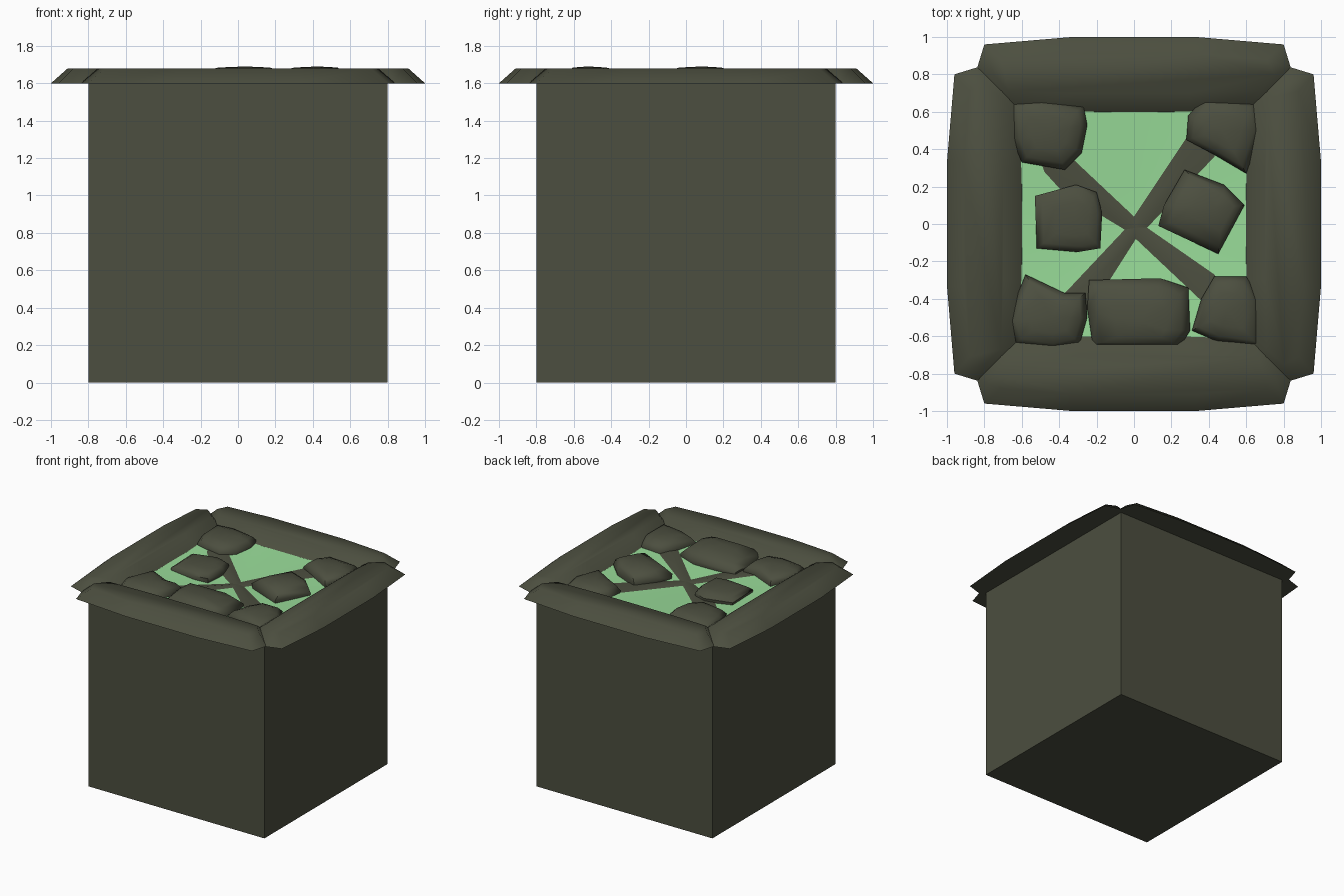
import bpy, bmesh, math
from mathutils import Vector

if "Cube" in bpy.data.objects:
    bpy.data.objects.remove(bpy.data.objects["Cube"])


def material(name, rgb):
    m = bpy.data.materials.new(name)
    m.diffuse_color = (*rgb, 1)
    m.use_nodes = True
    m.node_tree.nodes["Principled BSDF"].inputs["Base Color"].default_value = m.diffuse_color
    return m


STONE = material("dark olive stone", (0.072, 0.077, 0.050))
GREEN = material("pale green", (0.315, 0.71, 0.315))


def add_object(name, bm, mat, smooth=None):
    mesh = bpy.data.meshes.new(name)
    bmesh.ops.recalc_face_normals(bm, faces=bm.faces)
    bm.to_mesh(mesh)
    bm.free()
    mesh.materials.append(mat)
    ob = bpy.data.objects.new(name, mesh)
    bpy.context.collection.objects.link(ob)
    if smooth:
        bpy.ops.object.select_all(action='DESELECT')
        ob.select_set(True)
        bpy.context.view_layer.objects.active = ob
        bpy.ops.object.shade_smooth_by_angle(angle=math.radians(smooth))
    return ob


def loft(rings, apex=None):
    """Skin a stack of equal point rings, closing bottom and top."""
    bm = bmesh.new()
    vs = [[bm.verts.new(p) for p in r] for r in rings]
    n = len(vs[0])
    for a, b in zip(vs, vs[1:]):
        for i in range(n):
            j = (i + 1) % n
            bm.faces.new((a[i], a[j], b[j], b[i]))
    bm.faces.new(vs[0][::-1])
    if apex:
        tip = bm.verts.new(apex)
        for i in range(n):
            bm.faces.new((vs[-1][i], vs[-1][(i + 1) % n], tip))
    else:
        bm.faces.new(vs[-1])
    return bm


# Body: square block, open under the rim
bm = bmesh.new()
bmesh.ops.create_cube(bm, size=1.6)
bmesh.ops.translate(bm, verts=bm.verts, vec=(0, 0, 0.8))
top = [f for f in bm.faces if f.normal.z > 0.5]
bmesh.ops.delete(bm, geom=top, context='FACES_ONLY')
add_object("body", bm, STONE)

# Rim: four tapered bars that overlap at the corners
base_half = [(0.33, -1.0), (0.8, -0.96), (0.84, -0.83), (0.66, -0.6), (0.3, -0.6)]
top_half = [(0.33, -0.91), (0.71, -0.88), (0.75, -0.80), (0.67, -0.71), (0.3, -0.70)]


def ring(half, z):
    pts = half + [(-x, y) for x, y in reversed(half)]
    return [Vector((x, y, z)) for x, y in pts]


for k, side in enumerate(("front", "right", "back", "left")):
    bm = loft([ring(base_half, 1.6), ring(top_half, 1.68)])
    ob = add_object("rim_" + side, bm, STONE, 50)
    ob.rotation_euler.z = k * math.pi / 2


# Glowing floor: shallow dish
def dish(x, y):
    return 1.565 + 0.055 * math.hypot(x, y)


bm = bmesh.new()
bmesh.ops.create_grid(bm, x_segments=14, y_segments=14, size=0.66)
for v in bm.verts:
    v.co.z = dish(v.co.x, v.co.y)
add_object("green_floor", bm, GREEN, 60)


# Spokes: thin dark wedges running from the middle to the corners
def spoke(name, pts):
    bm = bmesh.new()
    edge = [bm.verts.new((x, y, dish(x, y) + 0.004)) for x, y in pts]
    hub = bm.verts.new((0.01, -0.02, 1.58))
    mx, my = (sum(p[i] for p in pts) / len(pts) for i in (0, 1))
    mid = bm.verts.new((mx, my, dish(mx, my) + 0.012))
    loop = [hub] + edge
    for a, b in zip(loop, loop[1:] + loop[:1]):
        bm.faces.new((a, b, mid))
    add_object(name, bm, STONE, 60)


spoke("spoke_back_left", [(0, 0.04), (-0.34, 0.36), (-0.58, 0.58), (-0.48, 0.28), (-0.38, 0.17), (-0.05, -0.03)][::-1])
spoke("spoke_back_right", [(0, 0.04), (0.28, 0.46), (0.5, 0.6), (0.43, 0.36), (0.07, -0.02)])
spoke("spoke_front_right", [(0.07, -0.02), (0.43, -0.27), (0.58, -0.5), (0.36, -0.41), (0.01, -0.08)])
spoke("spoke_front_left", [(0.01, -0.08), (-0.13, -0.3), (-0.28, -0.5), (-0.5, -0.5), (-0.37, -0.37), (-0.05, -0.03)])


# Stones: low domed cobbles with uneven outlines
def stone(name, pts, height, lean=(0, 0)):
    c = Vector((sum(p[0] for p in pts), sum(p[1] for p in pts))) / len(pts)
    rings = []
    for z, s, t in ((1.575, 0.97, 0), (1.615, 1, 0), (1.0, 0.82, 0.3), (1.0, 0.5, 0.8)):
        if t:
            z = 1.615 + (height - 1.615) * (0.6 if s > 0.6 else 0.92)
        o = c + Vector(lean) * t
        rings.append([(o.x + (x - c.x) * s, o.y + (y - c.y) * s, z) for x, y in pts])
    add_object(name, loft(rings, (c.x + lean[0], c.y + lean[1], height)), STONE, 60)


stone("stone_back_left", [(-0.66, 0.65), (-0.5, 0.67), (-0.27, 0.63), (-0.25, 0.53), (-0.28, 0.38),
                          (-0.37, 0.29), (-0.6, 0.33), (-0.65, 0.45)], 1.675)
stone("stone_back_right", [(0.37, 0.67), (0.65, 0.65), (0.68, 0.5), (0.6, 0.27), (0.43, 0.37),
                           (0.28, 0.45), (0.29, 0.58)], 1.675)
stone("stone_left", [(-0.53, 0.15), (-0.31, 0.21), (-0.2, 0.17), (-0.17, 0.06), (-0.18, -0.13),
                     (-0.3, -0.15), (-0.52, -0.13)], 1.655)
stone("stone_right", [(0.27, 0.29), (0.48, 0.21), (0.59, 0.1), (0.45, -0.16), (0.13, -0.01),
                      (0.16, 0.1)], 1.69, (0.08, 0.0))
stone("stone_front_left", [(-0.58, -0.27), (-0.37, -0.37), (-0.26, -0.37), (-0.25, -0.5),
                           (-0.29, -0.64), (-0.43, -0.67), (-0.64, -0.64), (-0.68, -0.52)], 1.675)
stone("stone_front", [(-0.24, -0.3), (0.14, -0.29), (0.29, -0.34), (0.3, -0.57), (0.25, -0.65),
                      (-0.22, -0.65), (-0.25, -0.45)], 1.69, (0, -0.06))
stone("stone_front_right", [(0.43, -0.28), (0.6, -0.28), (0.67, -0.4), (0.67, -0.66), (0.45, -0.63),
                            (0.31, -0.57), (0.36, -0.4)], 1.675)
